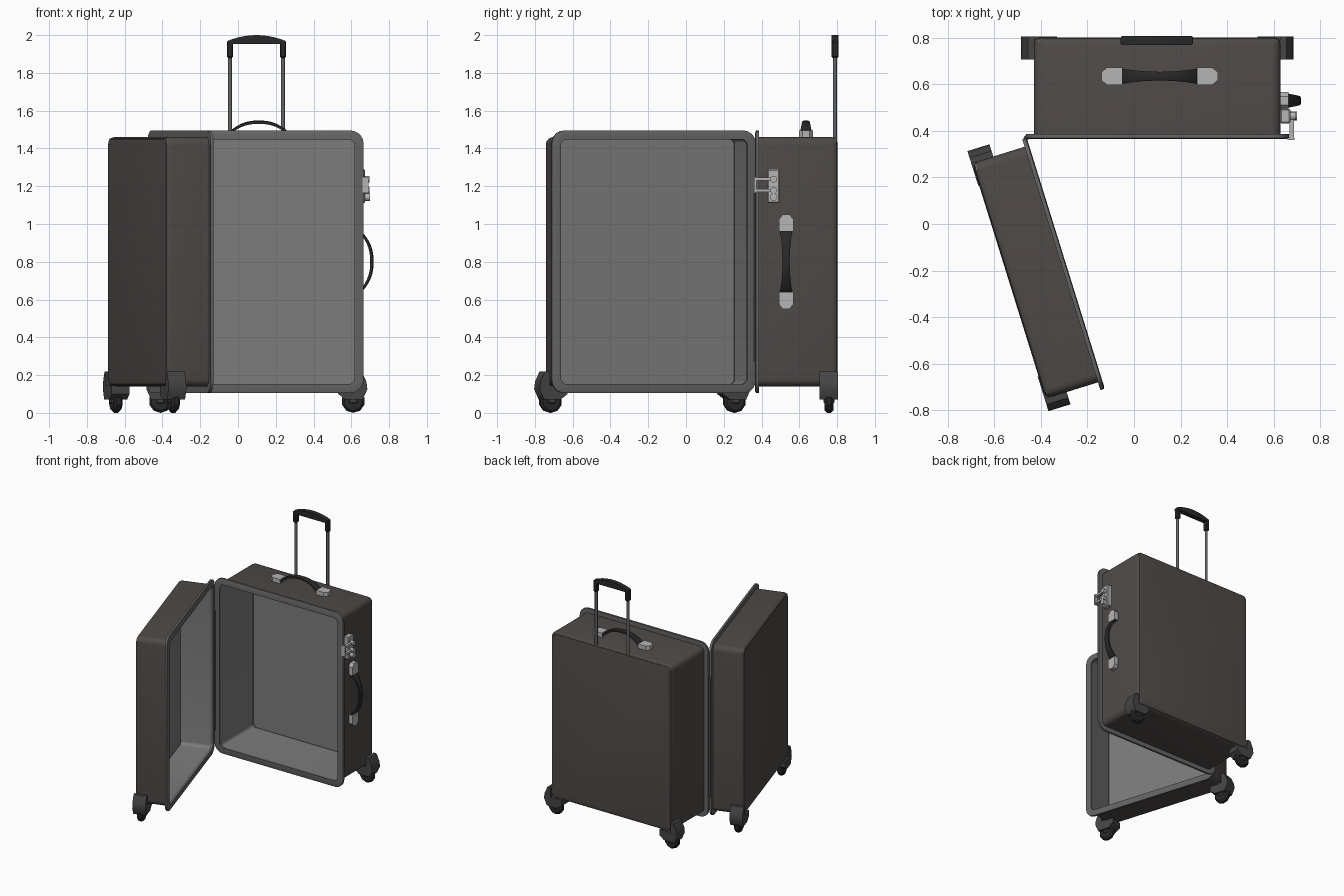
import bpy, bmesh, math
from mathutils import Matrix, Vector

if "Cube" in bpy.data.objects:
    bpy.data.objects.remove(bpy.data.objects["Cube"])


def mat(name, r, g, b):
    m = bpy.data.materials.new(name)
    m.diffuse_color = (r, g, b, 1)
    m.use_nodes = True
    m.node_tree.nodes["Principled BSDF"].inputs["Base Color"].default_value = m.diffuse_color
    return m


SHELL = mat("dark_brown_shell", 0.078, 0.068, 0.064)
LINER = mat("grey_liner", 0.2, 0.2, 0.2)
RIM = mat("rim_grey", 0.13, 0.13, 0.13)
BLACK = mat("black_grip", 0.022, 0.022, 0.022)
METAL = mat("light_metal", 0.46, 0.46, 0.46)
PLASTIC = mat("dark_plastic", 0.06, 0.06, 0.06)
STEEL = mat("rod_steel", 0.13, 0.13, 0.13)


def finish(name, bm, mats, M=Matrix()):
    bmesh.ops.recalc_face_normals(bm, faces=bm.faces)
    bm.transform(M)
    me = bpy.data.meshes.new(name)
    bm.to_mesh(me)
    bm.free()
    for m in mats:
        me.materials.append(m)
    ob = bpy.data.objects.new(name, me)
    bpy.context.collection.objects.link(ob)
    bpy.ops.object.select_all(action='DESELECT')
    ob.select_set(True)
    bpy.context.view_layer.objects.active = ob
    bpy.ops.object.shade_smooth_by_angle(angle=math.radians(32))
    return ob


def box(name, lo, hi, m, M=Matrix(), bev=0.0):
    bm = bmesh.new()
    bmesh.ops.create_cube(bm, size=1)
    for v in bm.verts:
        v.co = Vector([(a + b) / 2 + c * (b - a) for a, b, c in zip(lo, hi, v.co)])
    if bev:
        bmesh.ops.bevel(bm, geom=bm.edges[:], offset=bev, segments=1, affect='EDGES')
    return finish(name, bm, [m], M)


def rod(name, p, axis, r, length, m, M=Matrix(), sides=12, bev=0.0):
    bm = bmesh.new()
    bmesh.ops.create_cone(bm, cap_ends=True, segments=sides, radius1=r, radius2=r, depth=length)
    if bev:
        rims = [e for e in bm.edges if abs(e.verts[0].co.z - e.verts[1].co.z) < 1e-5]
        bmesh.ops.bevel(bm, geom=rims, offset=bev, segments=1, affect='EDGES')
    q = Vector((0, 0, 1)).rotation_difference(Vector(axis)).to_matrix().to_4x4()
    return finish(name, bm, [m], M @ Matrix.Translation(p) @ q)


def prism(name, pts, lo, hi, m, M=Matrix(), axis=1):
    """Extrude a 2D outline along y (axis=1) or z (axis=2)."""
    bm = bmesh.new()
    put = (lambda a, b, c: (a, c, b)) if axis == 1 else (lambda a, b, c: (a, b, c))
    r0, r1 = [[bm.verts.new(put(a, b, c)) for a, b in pts] for c in (lo, hi)]
    bridge(bm, r0, r1)
    bm.faces.new(r0)
    bm.faces.new(r1)
    return finish(name, bm, [m], M)


def bridge(bm, a, b):
    n = len(a)
    return [bm.faces.new((a[i], a[(i + 1) % n], b[(i + 1) % n], b[i])) for i in range(n)]


def ring(bm, w, h, r, y, seg=5):
    """Rounded rectangle of half-size w, h in the xz plane."""
    vs = []
    for k, (sx, sz) in enumerate(((1, 1), (-1, 1), (-1, -1), (1, -1))):
        for i in range(seg + 1):
            t = math.pi / 2 * (k + i / seg)
            vs.append(bm.verts.new((sx * (w - r) + r * math.cos(t), y,
                                    sz * (h - r) + r * math.sin(t))))
    return vs


W, H, ZC = 0.53, 0.66, 0.80


def shell(name, D, M):
    M = M @ Matrix.Translation((0, 0, ZC))
    bm = bmesh.new()
    # hard shell outside, liner inside
    outer = [ring(bm, W - i, H - i, 0.04 - i * 0.6, y) for i, y in
             ((0, 0), (0, D - 0.03), (0.004, D - 0.014), (0.013, D - 0.004), (0.03, D))]
    inner = [ring(bm, W - 0.008, H - 0.008, 0.025, y) for y in (0, D - 0.008)]
    for a, b in zip(outer, outer[1:]):
        bridge(bm, a, b)
    bm.faces.new(outer[-1])
    bridge(bm, outer[0], inner[0])
    for f in bridge(bm, *inner) + [bm.faces.new(inner[1])]:
        f.material_index = 1
    finish(name + "_shell", bm, [SHELL, LINER], M)
    # frame round the opening
    bm = bmesh.new()
    rs = [ring(bm, W + o, H + o, r, y) for o, r, y in
          ((0.035, 0.07, -0.002), (0.035, 0.07, 0.014), (-0.012, 0.035, 0.014),
           (-0.012, 0.035, -0.006), (0.024, 0.06, -0.006))]
    for i in range(5):
        bridge(bm, rs[i], rs[(i + 1) % 5])
    finish(name + "_rim", bm, [RIM], M)


def wheels(name, D, M):
    outline = [(0.43, 0.145), (0.43, 0.10), (0.47, 0.07), (0.56, 0.07), (0.585, 0.125),
               (0.58, 0.165), (0.555, 0.22), (0.528, 0.22), (0.528, 0.145)]
    for s, side in ((-1, "left"), (1, "right")):
        n = f"{name}_{side}_wheel"
        prism(n + "_housing", [(s * x, z) for x, z in outline], D - 0.095, D + 0.004, PLASTIC, M)
        box(n + "_fork", (s * 0.51 - 0.022, D - 0.075, 0.05), (s * 0.51 + 0.022, D - 0.015, 0.1),
            PLASTIC, M, 0.006)
        rod(n, (s * 0.51, D - 0.045, 0.062), (0, 1, 0), 0.062, 0.046, BLACK, M, 10, 0.012)


def carry_handle(name, M):
    # metal end plates
    for s, e in ((-1, "first"), (1, "second")):
        pts = [(0.16, -0.038), (0.225, -0.038), (0.25, -0.018),
               (0.25, 0.018), (0.225, 0.038), (0.16, 0.038)]
        prism(f"{name}_{e}_plate", [(s * x, y) for x, y in pts], -0.002, 0.034, METAL, M, 2)
    # arched strap, narrower in the middle
    bm = bmesh.new()
    n, rows = 14, []
    for i in range(n + 1):
        t = -1 + 2 * i / n
        w = 0.019 + 0.014 * t * t
        z = 0.02 + 0.068 * (1 - abs(t) ** 2.4)
        rows.append([bm.verts.new((0.165 * t, y, zz)) for y, zz in
                     ((-w, z - 0.018), (w, z - 0.018), (w, z - 0.004), (w - 0.008, z),
                      (8e-3 - w, z), (-w, z - 0.004))])
    for a, b in zip(rows, rows[1:]):
        bridge(bm, a, b)
    bm.faces.new(rows[0])
    bm.faces.new(rows[-1])
    finish(name + "_strap", bm, [BLACK], M)


# the two halves: upright body and the swung-open lid
BODY = Matrix.Translation((0.10, 0.372, 0))
LID = Matrix.Translation((-0.299, -0.17, 0)) @ Matrix.Rotation(math.radians(107.3), 4, 'Z')
for part, depth, M in (("body", 0.43, BODY), ("lid", 0.25, LID)):
    shell(part, depth, M)
    wheels(part, depth, M)

# hinge between the halves
rod("hinge", (-0.463, 0.37, 0.75), (0, 0, 1), 0.011, 0.95, PLASTIC)

# carry handles on the top and right side
carry_handle("top_handle", Matrix.Translation((0.11, 0.635, 1.46)))
carry_handle("side_handle", Matrix.Translation((0.63, 0.53, 0.80)) @ Matrix.Rotation(math.pi / 2, 4, 'Y'))

# telescopic handle
for s, e in ((-1, "left"), (1, "right")):
    x = 0.098 + s * 0.14
    rod(f"trolley_{e}_rod", (x, 0.788, 1.68), (0, 0, 1), 0.011, 0.46, STEEL)
    box(f"trolley_{e}_socket", (x - 0.016, 0.771, 1.88), (x + 0.016, 0.807, 1.97), BLACK, bev=0.006)
top = [(0.098 + 0.152 * t, 1.97 + 0.03 * (1 - t * t)) for t in [i / 5 - 1 for i in range(11)]]
prism("trolley_grip", [(0.25, 1.952), (-0.054, 1.952)] + top, 0.770, 0.808, BLACK)

# latch on the right side
box("latch_plate", (0.628, 0.432, 1.11), (0.672, 0.495, 1.29), METAL, bev=0.006)
for i, z in enumerate((1.178, 1.237)):
    box(f"latch_hook_{i}", (0.668, 0.362, z - 0.008), (0.688, 0.48, z + 0.008), METAL)
    rod(f"latch_pin_{i}", (0.677, 0.464, z), (1, 0, 0), 0.018, 0.04, METAL)
rod("latch_keyhole", (0.675, 0.464, 1.142), (1, 0, 0), 0.02, 0.05, METAL)
box("latch_catch", (0.66, 0.36, 1.165), (0.69, 0.372, 1.25), METAL)
